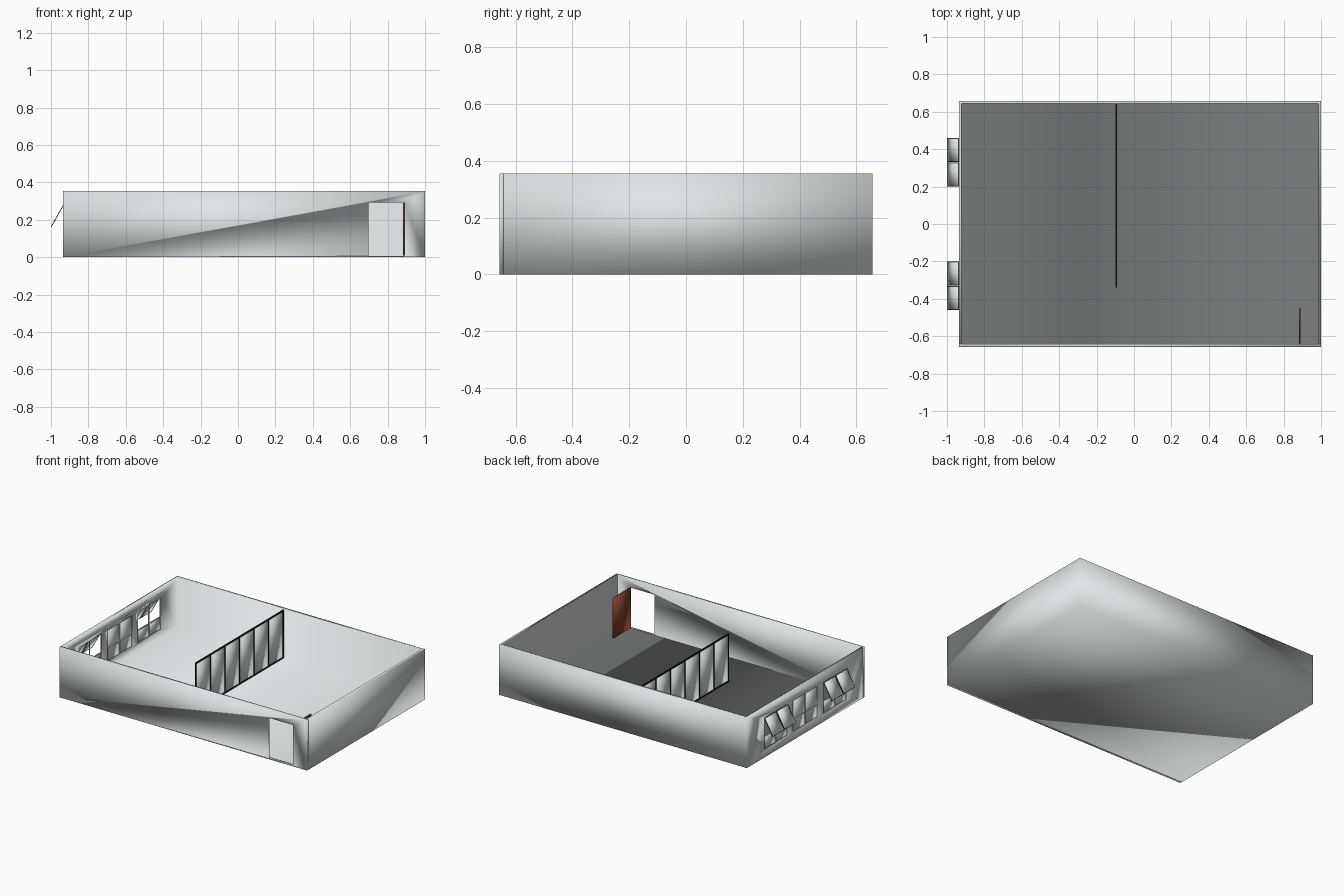
import bpy, bmesh, math
from mathutils import Matrix

if "Cube" in bpy.data.objects:
    bpy.data.objects.remove(bpy.data.objects["Cube"])


def mat(name, r, g, b):
    m = bpy.data.materials.new(name)
    m.diffuse_color = (r, g, b, 1)
    m.use_nodes = True
    m.node_tree.nodes["Principled BSDF"].inputs["Base Color"].default_value = m.diffuse_color
    return m


GREY = mat("pale grey", 0.78, 0.83, 0.84)
BLACK = mat("black frame", 0.01, 0.01, 0.01)
BROWN = mat("reddish brown wood", 0.22, 0.05, 0.03)


def boxes(name, material, spans, matrix=Matrix(), smooth=False):
    """One object made of boxes given as (x0, x1, y0, y1, z0, z1)."""
    bm = bmesh.new()
    for x0, x1, y0, y1, z0, z1 in spans:
        m = Matrix.Translation(((x0 + x1) / 2, (y0 + y1) / 2, (z0 + z1) / 2)) \
            @ Matrix.Diagonal((x1 - x0, y1 - y0, z1 - z0, 1))
        bmesh.ops.create_cube(bm, size=1, matrix=matrix @ m)
    for f in bm.faces:
        f.smooth = smooth
    me = bpy.data.meshes.new(name)
    bm.to_mesh(me)
    bm.free()
    me.materials.append(material)
    ob = bpy.data.objects.new(name, me)
    bpy.context.collection.objects.link(ob)
    return ob


def cut(ob, name, spans):
    """Cut boxes out of an object with a hidden helper."""
    cutter = boxes(name, GREY, spans, smooth=True)
    cutter.hide_render = True
    cutter.hide_set(True)
    mod = ob.modifiers.new("cut", "BOOLEAN")
    mod.operation, mod.solver, mod.object = "DIFFERENCE", "EXACT", cutter


X0, X1, Y, H, T = -0.935, 1.0, 0.657, 0.355, 0.015
ZB, ZM, ZT = 0.055, 0.145, 0.28
windows = [(-0.46, -0.2), (-0.14, 0.14), (0.2, 0.46)]

# Room shell: floor with back, left and right walls, softly shaded all round
shell = boxes("room_shell", GREY, [(X0, X1, -Y + T, Y, 0, H)], smooth=True)
cut(shell, "room_cutter", [(X0 + T, X1 - T, -Y - 0.1, Y - T, 0.006, H + 0.1)])
cut(shell, "window_cutter", [(X0 - 0.1, X0 + 2 * T, a, b, ZB, ZT) for a, b in windows])

# Front wall with doorway
front = boxes("front_wall", GREY, [(X0, X1, -Y, -Y + T, 0, H)], smooth=True)
cut(front, "doorway_cutter", [(0.697, 0.889, -Y - 0.1, -Y + 0.1, 0.006, 0.292)])

# Open door leaf
boxes("door_leaf", BROWN, [(0.881, 0.889, -Y + T, -0.45, 0.008, 0.291)], smooth=True)

# Window frames, fixed panes and tilted awning sashes
F = 0.005
xf0, xf1 = X0 + 0.004, X0 + 0.010
for i, (a, b) in enumerate(windows):
    mid = (a + b) / 2
    boxes(f"window_frame_{i}", GREY,
          [(xf0, xf1, y - F / 2, y + F / 2, ZB, ZT) for y in (a + F / 2, mid, b - F / 2)] +
          [(xf0, xf1, a, b, z - F / 2, z + F / 2) for z in (ZB + F / 2, ZM, ZT - F / 2)])
    top = ZT if i == 1 else ZM
    boxes(f"fixed_pane_{i}", GREY,
          [(X0 + 0.006, X0 + 0.008, c, d, ZB, top) for c, d in ((a, mid), (mid, b))],
          smooth=True)
    if i == 1:
        continue
    # sash space: hinge at the origin, hanging along -z
    tilt = Matrix.Translation((X0, 0, 0.276)) @ Matrix.Rotation(math.radians(29.3), 4, "Y")
    L, frame, pane = 0.131, [], []
    for c, d in ((a, mid - 0.002), (mid + 0.002, b)):
        e = 0.002
        pane.append((-0.001, 0.001, c + e, d - e, -L + e, -e))
        frame += [(-0.002, 0.002, c, c + e, -L, 0), (-0.002, 0.002, d - e, d, -L, 0),
                  (-0.002, 0.002, c, d, -e, 0), (-0.002, 0.002, c, d, -L, -L + e)]
    boxes(f"sash_frame_{i}", BLACK, frame, tilt)
    boxes(f"sash_pane_{i}", GREY, pane, tilt, smooth=True)

# Partition: six pale panels in a black frame
px, ya, yb, top, n, w = -0.095, -0.34, Y - T, 0.347, 6, 0.010
step = (yb - ya - w) / n
boxes("partition_frame", BLACK,
      [(px - 0.003, px + 0.003, ya + k * step, ya + k * step + w, 0.006, top)
       for k in range(n + 1)] +
      [(px - 0.003, px + 0.003, ya, yb, top - w, top),
       (px - 0.003, px + 0.003, ya, yb, 0.006, 0.006 + w)])
boxes("partition_panels", GREY,
      [(px - 0.0015, px + 0.0015, ya + k * step + w, ya + (k + 1) * step, 0.006 + w, top - w)
       for k in range(n)], smooth=True)
